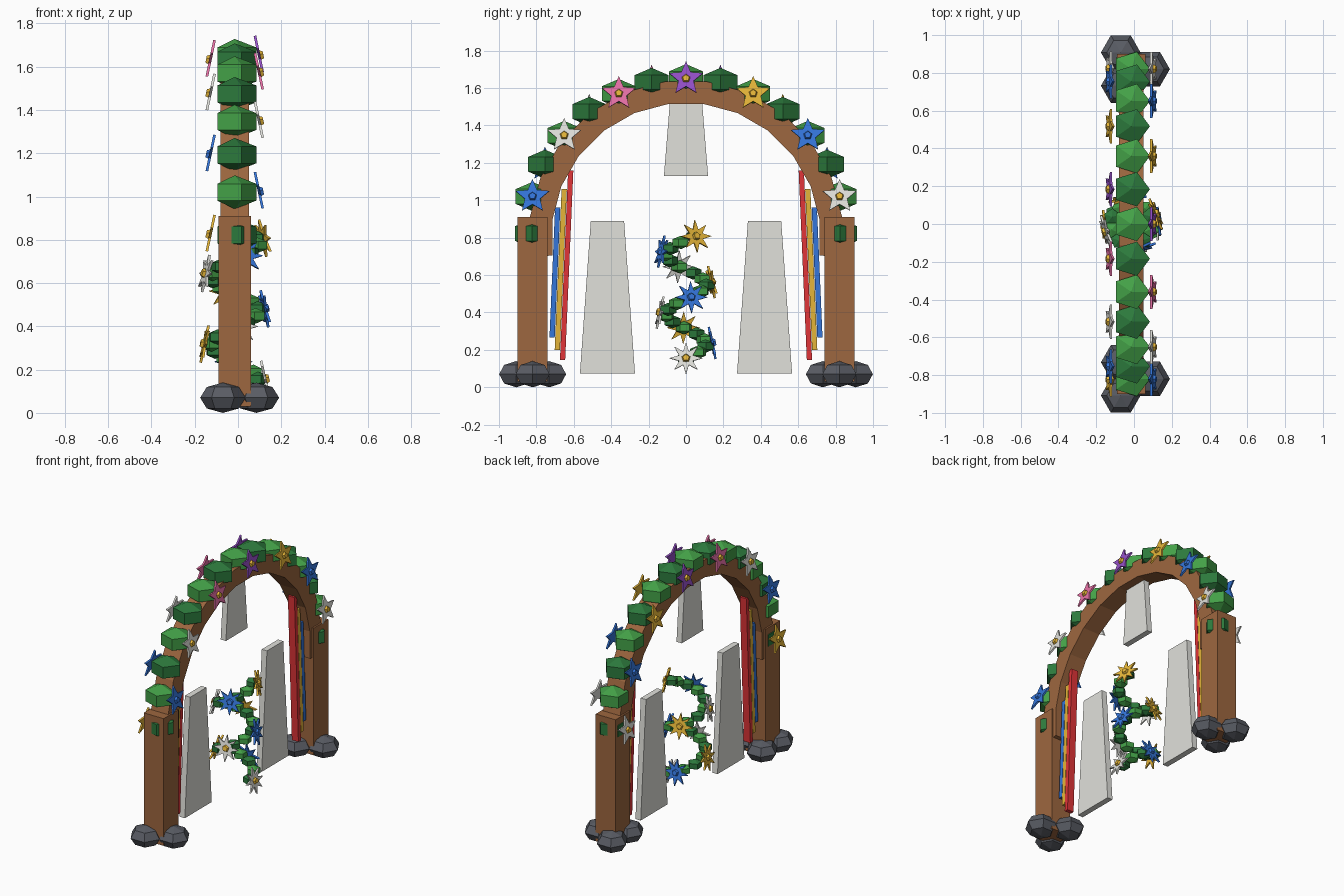
import bpy, bmesh
from math import sin, cos, pi, radians
from mathutils import Vector, Matrix

if "Cube" in bpy.data.objects:
    bpy.data.objects.remove(bpy.data.objects["Cube"])

CX = -0.015          # middle of the arch in depth
HUB_Z = 0.8          # centre height of the arch curve


def material(name, rgb):
    m = bpy.data.materials.new(name)
    m.use_nodes = True
    m.diffuse_color = (*rgb, 1)
    m.node_tree.nodes["Principled BSDF"].inputs["Base Color"].default_value = (*rgb, 1)
    return m


wood = material("wood brown", (0.34, 0.135, 0.05))
stone = material("stone grey", (0.1, 0.107, 0.127))
leaf = material("leaf green", (0.056, 0.35, 0.063))
dark_leaf = material("dark leaf green", (0.025, 0.19, 0.045))
white = material("white", (0.75, 0.75, 0.71))
red = material("red", (0.75, 0.035, 0.04))
blue = material("blue", (0.035, 0.18, 0.7))
gold = material("gold", (0.78, 0.46, 0.04))
pink = material("pink", (0.83, 0.17, 0.4))
purple = material("purple", (0.3, 0.08, 0.58))


def finish(name, bm, *mats):
    bmesh.ops.recalc_face_normals(bm, faces=bm.faces)
    mesh = bpy.data.meshes.new(name)
    bm.to_mesh(mesh)
    bm.free()
    for m in mats:
        mesh.materials.append(m)
    ob = bpy.data.objects.new(name, mesh)
    bpy.context.collection.objects.link(ob)
    return ob


def bridge(bm, a, b):
    n = len(a)
    return [bm.faces.new((a[i], a[(i + 1) % n], b[(i + 1) % n], b[i])) for i in range(n)]


def prism(name, bottom, top, mat):
    """Solid between two matching outlines."""
    bm = bmesh.new()
    a = [bm.verts.new(p) for p in bottom]
    b = [bm.verts.new(p) for p in top]
    bridge(bm, a, b)
    bm.faces.new(a)
    bm.faces.new(b)
    return finish(name, bm, mat)


def rect(cx, cy, z, hx, hy):
    return [(cx + sx * hx, cy + sy * hy, z) for sx, sy in ((-1, -1), (1, -1), (1, 1), (-1, 1))]


def ball(name, centre, size, sides, rings, mat, spin=0.0):
    """Faceted ball with few sides and a vertex towards +x."""
    bm = bmesh.new()
    c = Vector(centre)
    rows = []
    for k in range(1, rings):
        p = pi * k / rings
        rows.append([bm.verts.new(c + Vector((size[0] * sin(p) * cos(spin + 2 * pi * i / sides),
                                              size[1] * sin(p) * sin(spin + 2 * pi * i / sides),
                                              size[2] * cos(p)))) for i in range(sides)])
    for a, b in zip(rows, rows[1:]):
        bridge(bm, a, b)
    for row, s in ((rows[0], 1), (rows[-1], -1)):
        pole = bm.verts.new(c + Vector((0, 0, s * size[2])))
        for i in range(sides):
            bm.faces.new((row[i], row[(i + 1) % sides], pole))
    return finish(name, bm, mat)


def flower(name, centre, angle, tilt, radius, points, mat):
    """Flat star with a raised five-sided middle, facing outwards."""
    bm = bmesh.new()

    def ring(r_out, r_in, n, z):
        step = pi / n
        return [bm.verts.new(((r_in if i % 2 else r_out) * sin(i * step),
                              (r_in if i % 2 else r_out) * cos(i * step), z)) for i in range(2 * n)]

    low, high = (ring(radius, radius * 0.45, points, z) for z in (-0.006, 0.006))
    bridge(bm, low, high)
    bm.faces.new(low)
    bm.faces.new(high)
    base, tip = ring(0.025, 0.0205, 5, 0.004), ring(0.018, 0.0146, 5, 0.02)
    middle = bridge(bm, base, tip) + [bm.faces.new(tip)]
    for f in middle:
        f.material_index = 1
    normal = Vector((cos(angle) * cos(tilt), sin(angle) * cos(tilt), sin(tilt)))
    turn = normal.to_track_quat('Z', 'Y').to_matrix().to_4x4()
    bm.transform(Matrix.Translation(centre) @ turn)
    return finish(name, bm, mat, blue if mat is blue else gold)


# Arch of straight segments
bm = bmesh.new()
loops = []
for k in range(14):
    a = radians(-7.5 + 15 * k)
    loop = []
    for r, x in ((0.721, -0.065), (0.842, -0.065), (0.842, 0.065), (0.721, 0.065)):
        loop.append(bm.verts.new((CX + x, -r * cos(a), HUB_Z + r * sin(a))))
    loops.append(loop)
for a, b in zip(loops, loops[1:]):
    bridge(bm, a, b)
bm.faces.new(loops[0])
bm.faces.new(loops[-1])
finish("arch", bm, wood)

# Pillars, base rocks and hanging ribbons on both ends
for side, label in ((-1, "front"), (1, "back")):
    prism(label + "_pillar", rect(CX, side * 0.82, 0.03, 0.076, 0.08),
          rect(CX, side * 0.82, 0.91, 0.076, 0.08), wood)
    for i, (x, y) in enumerate(((-0.07, 0.908), (0.085, 0.82), (-0.07, 0.732))):
        ball(f"{label}_rock_{i + 1}", (x, side * y, 0.07), (0.105, 0.105, 0.07), 6, 4, stone)
    for i, (mat, y, low, high) in enumerate(((red, 0.66, 0.145, 1.16), (gold, 0.688, 0.2, 1.06),
                                             (blue, 0.716, 0.265, 0.96))):
        prism(f"{label}_ribbon_{i + 1}", rect(CX, side * y, low, 0.025, 0.014),
              rect(CX, side * (y - 0.043 * (high - low)), high, 0.025, 0.014), mat)

# Hanging panels: centre, half widths and heights
for name, y, wide, narrow, low, high in (("front_panel", -0.42, 0.147, 0.089, 0.075, 0.89),
                                         ("back_panel", 0.42, 0.147, 0.089, 0.075, 0.89),
                                         ("top_panel", 0, 0.118, 0.087, 1.13, 1.515)):
    prism(name, rect(-0.03, y, low, 0.02, wide), rect(-0.03, y, high, 0.02, narrow), white)

# Foliage over the arch, with flowers alternating between the two sides
petals = (gold, blue, white, pink, purple)
for i in range(15):
    a = radians(2.5 + 12.5 * i)
    y, z = -0.85 * cos(a), HUB_Z + 0.85 * sin(a)
    if i in (0, 14):
        y, z = y * 0.97, z - 0.015
    ball(f"arch_bush_{i + 1}", (CX, y, z), (0.115, 0.11, 0.078), 5, 3, leaf if i % 2 else dark_leaf)
    s = 1 if i % 2 else -1
    flower(f"arch_flower_{i + 1}", (CX + s * 0.113, y, z), 0 if s > 0 else pi,
           radians(12), 0.095, 5, petals[(i + 1) // 2 % 5])

# Spiral garland in the opening
STEP = radians(92.8)
for i in range(21):
    t = i * 0.4
    a = t * STEP
    ball(f"garland_leaf_{i + 1}", (CX + 0.108 * cos(a), 0.108 * sin(a), 0.155 + 0.0815 * t),
         (0.052, 0.052, 0.036), 5, 3, leaf if i % 2 else dark_leaf, a)
for i in range(9):
    a = i * STEP
    flower(f"garland_flower_{i + 1}", (CX + 0.14 * cos(a), 0.14 * sin(a), 0.155 + 0.0815 * i),
           a, radians(12), 0.088, 8, (white, blue, gold)[i % 3])
